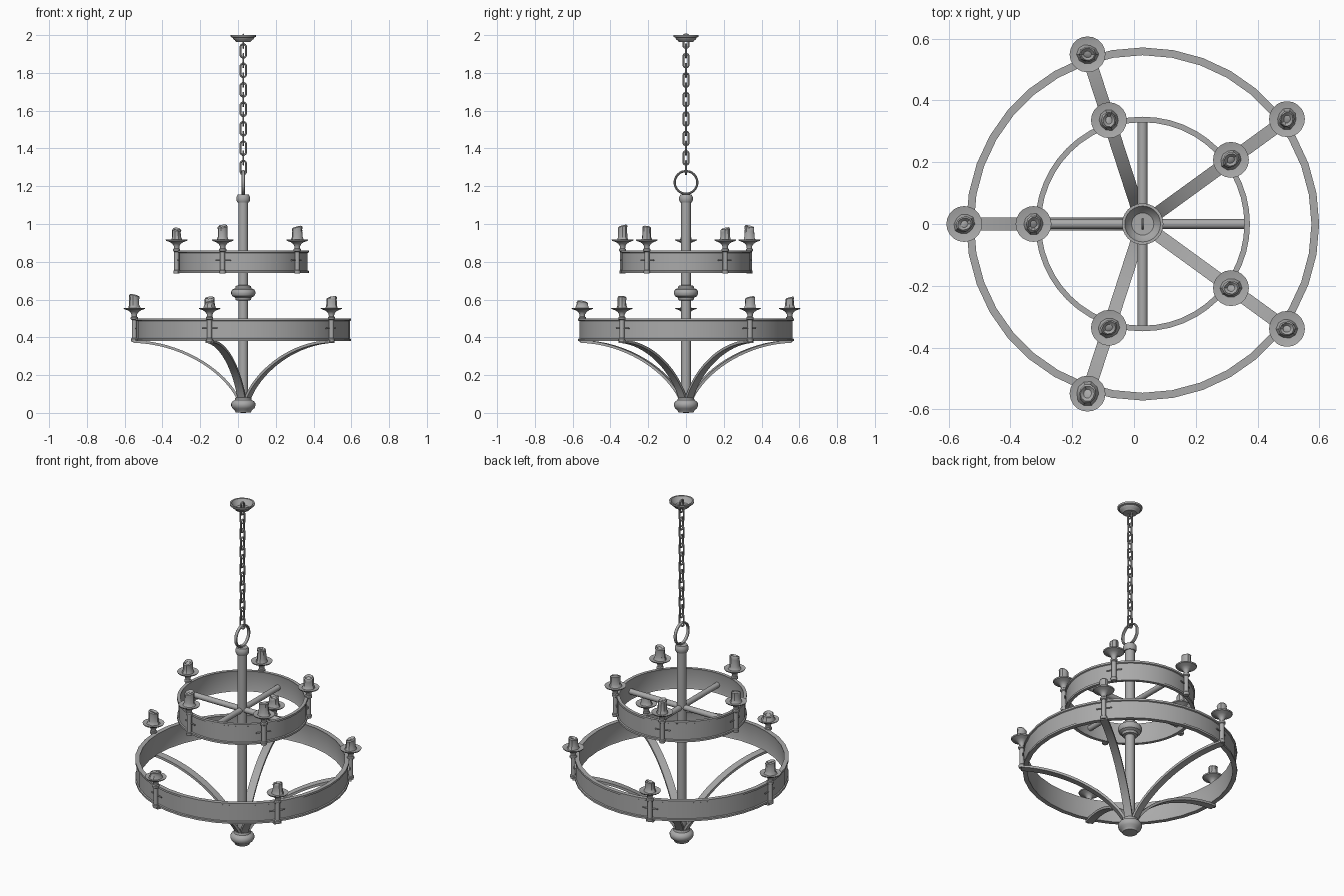
import bpy, bmesh, math, random
from mathutils import Matrix, Vector
from mathutils.geometry import interpolate_bezier

random.seed(4)
if "Cube" in bpy.data.objects:
    bpy.data.objects.remove(bpy.data.objects["Cube"])

iron = bpy.data.materials.new("grey iron")
iron.use_nodes = True
GREY = (0.4, 0.4, 0.4, 1)
iron.diffuse_color = GREY
iron.node_tree.nodes["Principled BSDF"].inputs["Base Color"].default_value = GREY

AXIS = Vector((0.028, 0, 0))
ANGLES = [math.radians(36 + 72 * i) for i in range(5)]


def finish(name, bm, place=Matrix(), smooth=True):
    """Turn a bmesh into a named object around the lamp axis."""
    bmesh.ops.recalc_face_normals(bm, faces=bm.faces)
    mesh = bpy.data.meshes.new(name)
    bm.to_mesh(mesh)
    bm.free()
    mesh.materials.append(iron)
    obj = bpy.data.objects.new(name, mesh)
    obj.matrix_world = Matrix.Translation(AXIS) @ place
    bpy.context.collection.objects.link(obj)
    if smooth:
        bpy.ops.object.select_all(action='DESELECT')
        obj.select_set(True)
        bpy.context.view_layer.objects.active = obj
        bpy.ops.object.shade_smooth_by_angle(angle=math.radians(35))
    return obj


def lathe(profile, sides, closed=False):
    """Spin (radius, height) points about z."""
    bm = bmesh.new()
    verts = [bm.verts.new((r, 0, z)) for r, z in profile]
    pairs = list(zip(verts, verts[1:] + verts[:1]))
    edges = [bm.edges.new(p) for p in (pairs if closed else pairs[:-1])]
    bmesh.ops.spin(bm, geom=verts + edges, axis=(0, 0, 1), cent=(0, 0, 0),
                   angle=math.tau, steps=sides, use_duplicate=False)
    bmesh.ops.remove_doubles(bm, verts=bm.verts, dist=0.0001)
    return bm


def torus(major, minor, sides, tube=8):
    """Torus round z, turned half a step so no vertex lies on an axis."""
    ring = [(major + minor * math.cos(a), minor * math.sin(a))
            for a in (math.tau * i / tube for i in range(tube))]
    bm = lathe(ring, sides, closed=True)
    bmesh.ops.rotate(bm, verts=bm.verts, matrix=Matrix.Rotation(math.pi / sides, 3, 'Z'))
    return bm


def rod(radius, length, sides=12):
    bm = bmesh.new()
    bmesh.ops.create_cone(bm, cap_ends=True, segments=sides, radius1=radius,
                          radius2=radius, depth=length)
    return bm


def at(angle, radius, z):
    return Matrix.Rotation(angle, 4, 'Z') @ Matrix.Translation((radius, 0, z))


# Central pole, its cap, the middle knop and the bottom finial
finish("pole", lathe([(0, 0.06), (0.026, 0.06), (0.026, 1.13), (0, 1.13)], 20))
finish("pole_cap", lathe([(0, 1.115), (0.031, 1.115), (0.036, 1.125), (0.036, 1.143),
                          (0.03, 1.155), (0, 1.158)], 20))
finish("middle_knop", lathe([(0.026, 0.594), (0.04, 0.597), (0.043, 0.61), (0.058, 0.618),
                             (0.064, 0.63), (0.064, 0.642), (0.058, 0.653), (0.043, 0.66),
                             (0.04, 0.672), (0.026, 0.676)], 24))
finish("bottom_finial", lathe([(0, 0), (0.04, 0.002), (0.046, 0.015), (0.058, 0.024),
                               (0.064, 0.037), (0.064, 0.05), (0.057, 0.061), (0.045, 0.068),
                               (0.042, 0.08), (0.026, 0.085)], 24))

# Hanging loop, chain and open ceiling cup
bm = torus(0.06, 0.006, 28)
bmesh.ops.scale(bm, vec=(1, 1, 1.7), verts=bm.verts)
finish("hanging_loop", bm, Matrix.Translation((0, 0, 1.22)) @ Matrix.Rotation(math.pi / 2, 4, 'Y'))

for i in range(14):
    bm = torus(0.0145, 0.0052, 12, 6)
    for v in bm.verts:
        v.co.x += math.copysign(0.0215, v.co.x)
    turn = Matrix.Rotation(math.pi / 2 * (i % 2), 4, 'Z')
    stand = Matrix.Rotation(math.pi / 2, 4, 'Y') @ Matrix.Rotation(math.pi / 2, 4, 'X')
    face_front = Matrix.Rotation(math.pi / 2, 4, 'Z') @ Matrix.Rotation(math.pi / 2, 4, 'Y')
    finish("chain_link", bm, Matrix.Translation((0, 0, 1.968 - 0.0515 * i)) @ turn
           @ Matrix.Rotation(math.pi / 2, 4, 'Y'))

finish("ceiling_cup", lathe([(0, 1.963), (0.038, 1.963), (0.044, 1.972), (0.053, 1.978),
                             (0.057, 1.987), (0.066, 1.99), (0.067, 2.0), (0.058, 2.0),
                             (0.05, 1.985), (0.036, 1.971), (0, 1.969)], 24))


def candle(height, radius):
    """Wax stub with drips at the foot and an uneven melted top."""
    bm = lathe([(0, 0), (radius * 1.3, 0), (radius * 1.15, 0.008), (radius, 0.02),
                (radius * 0.95, height * 0.75), (radius, height - 0.006),
                (radius * 0.8, height), (radius * 0.45, height - 0.01),
                (0, height - 0.012)], 10)
    slope = random.uniform(0, math.tau)
    for v in bm.verts:
        r = v.co.xy.length
        if r > 0.001:
            a = math.atan2(v.co.y, v.co.x)
            wobble = 1 + 0.08 * math.sin(2 * a + slope) + random.uniform(-0.05, 0.05)
            v.co.x *= wobble
            v.co.y *= wobble
            if v.co.z > height * 0.7:
                v.co.z -= 0.006 * (1 - math.cos(a - slope))
    return bm


def tier(label, radius, thick, bottom, sides, heights):
    top = bottom + 0.12
    inner, band = radius - thick, radius - 0.006
    # Hoop with raised beads along both edges
    finish(label + "_hoop", lathe([
        (inner, bottom), (radius, bottom), (radius, bottom + 0.011), (band, bottom + 0.014),
        (band, top - 0.014), (radius, top - 0.011), (radius, top), (inner, top),
        (inner + 0.003, top - 0.012), (inner + 0.003, bottom + 0.012)], sides, closed=True))
    for angle, height in zip(ANGLES, heights):
        place = at(angle, radius + 0.006, bottom)
        # Post, collars, flared stem and drip dish
        finish(label + "_candle_holder", lathe([
            (0, -0.004), (0.015, -0.004), (0.017, 0.004), (0.017, 0.012), (0.013, 0.016),
            (0.013, 0.112), (0.019, 0.116), (0.019, 0.126), (0.014, 0.13), (0.015, 0.142),
            (0.022, 0.154), (0.035, 0.163), (0.055, 0.17), (0.058, 0.176),
            (0.04, 0.172), (0, 0.17)], 20), place)
        finish(label + "_candle", candle(height, 0.026 if height > 0.06 else 0.03),
               at(angle, radius + 0.006, bottom + 0.17))
        # Cross pin that ties the post to the hoop
        finish(label + "_cross_pin", rod(0.004, 0.084, 8),
               at(angle, radius, bottom + 0.067) @ Matrix.Rotation(math.pi / 2, 4, 'X'))


# Candle heights run anticlockwise from the back left
tier("upper", 0.347, 0.018, 0.741, 48, [0.072, 0.083, 0.07, 0.086, 0.08])
tier("lower", 0.571, 0.025, 0.38, 36, [0.068, 0.066, 0.08, 0.045, 0.07])

# Four spokes carrying the upper hoop
for i in range(4):
    finish("upper_spoke", rod(0.016, 0.335), Matrix.Rotation(i * math.pi / 2, 4, 'Z')
           @ Matrix.Translation((0.168, 0, 0.79)) @ Matrix.Rotation(math.pi / 2, 4, 'Y'))

# Five curved flat arms from the finial out to the lower hoop
path = interpolate_bezier(Vector((0.03, 0, 0.08)), Vector((0.1, 0, 0.22)),
                          Vector((0.32, 0, 0.37)), Vector((0.58, 0, 0.378)), 18)
for angle in ANGLES:
    bm = bmesh.new()
    loops = []
    for i, p in enumerate(path):
        along = (path[min(i + 1, 17)] - path[max(i - 1, 0)]).normalized()
        out = Vector((-along.z, 0, along.x)) * 0.007
        side = Vector((0, 0.021, 0))
        loops.append([bm.verts.new(p + out * a + side * b)
                      for a, b in ((1, 1), (1, -1), (-1, -1), (-1, 1))])
    for a, b in zip(loops, loops[1:]):
        for k in range(4):
            bm.faces.new((a[k], a[k - 1], b[k - 1], b[k]))
    bm.faces.new(loops[0])
    bm.faces.new(loops[-1])
    finish("lower_arm", bm, Matrix.Rotation(angle, 4, 'Z'))
